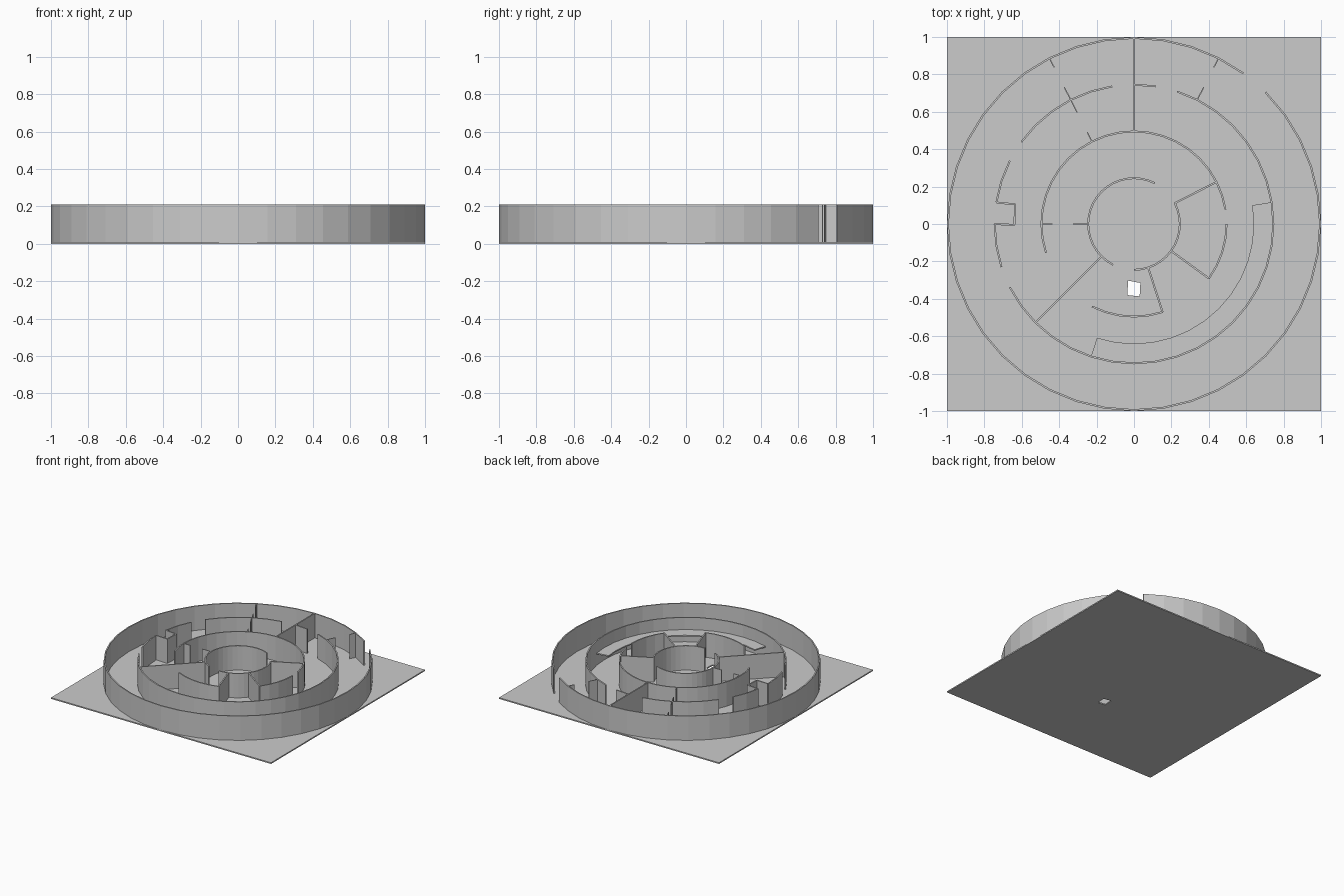
import bpy, bmesh
from math import radians, cos, sin
from mathutils import Vector

if "Cube" in bpy.data.objects:
    bpy.data.objects.remove(bpy.data.objects["Cube"])

FLOOR, TOP, T = 0.01, 0.21, 0.01


def polar(r, a):
    return Vector((r * cos(radians(a)), r * sin(radians(a))))


def strip(name, left, right, z0, z1):
    """Closed solid between two matching 2D edge lines."""
    bm = bmesh.new()
    rows = [[bm.verts.new((p.x, p.y, z)) for p, z in
             ((a, z0), (b, z0), (b, z1), (a, z1))] for a, b in zip(left, right)]
    for p, q in zip(rows, rows[1:]):
        for i in range(4):
            j = (i + 1) % 4
            bm.faces.new((p[i], p[j], q[j], q[i]))
    bm.faces.new(rows[0])
    bm.faces.new(rows[-1][::-1])
    bmesh.ops.recalc_face_normals(bm, faces=bm.faces)
    me = bpy.data.meshes.new(name)
    bm.to_mesh(me)
    bm.free()
    ob = bpy.data.objects.new(name, me)
    bpy.context.collection.objects.link(ob)
    return ob


def arc(name, r, a0, a1, width=T, z0=FLOOR, z1=TOP):
    """Curved wall in 9 degree facets."""
    angles = range(a0, a1 + 1, 9)
    return strip(name, [polar(r, a) for a in angles],
                 [polar(r - width, a) for a in angles], z0, z1)


def wall(name, p, q, thick=T):
    """Straight wall from p to q."""
    p, q = Vector(p), Vector(q)
    d = (q - p).normalized() * thick / 2
    n = Vector((-d.y, d.x))
    return strip(name, [p + n, q + n], [p - n, q - n], FLOOR, TOP)


# Square base plate with a small drop hole
outer = [(-1, -1), (1, -1), (1, 1), (-1, 1)]
hole = [(-0.036, -0.38), (0.03, -0.387), (0.034, -0.315), (-0.031, -0.303)]
bm = bmesh.new()
o0, o1, h0, h1 = [[bm.verts.new((x, y, z)) for x, y in pts]
                  for pts in (outer, hole) for z in (0, FLOOR)]
for i in range(4):
    j = (i + 1) % 4
    for a, b in ((o0, o1), (o1, h1), (h1, h0), (h0, o0)):
        bm.faces.new((a[i], a[j], b[j], b[i]))
bmesh.ops.recalc_face_normals(bm, faces=bm.faces)
mesh = bpy.data.meshes.new("base_plate")
bm.to_mesh(mesh)
bm.free()
bpy.context.collection.objects.link(bpy.data.objects.new("base_plate", mesh))

# Ring walls, outside to inside: radius, start and end angle
for r, a0, a1 in ((1.0, 54, 405),
                  (0.75, 81, 90), (0.75, -153, 72), (0.75, 180, 198),
                  (0.75, 153, 171), (0.75, 99, 144),
                  (0.5, 9, 198), (0.5, 243, 288), (0.5, 324, 360),
                  (0.25, 63, 243), (0.25, 270, 387)):
    arc("ring_wall", r, a0, a1)

# Radial dividers and stubs: angle, inner and outer radius
for a, r0, r1 in ((90, 0.5, 0.99), (27, 0.245, 0.49), (324, 0.245, 0.495),
                  (288, 0.245, 0.495), (225, 0.245, 0.74)):
    wall("divider", polar(r0, a), polar(r1, a))
for a, r0, r1 in ((117, 0.94, 0.99), (63, 0.94, 0.99), (117, 0.67, 0.82),
                  (63, 0.75, 0.82), (117, 0.5, 0.55), (180, 0.435, 0.49),
                  (180, 0.245, 0.325)):
    wall("stub_wall", polar(r0, a), polar(r1, a), 0.006)

# Square alcove on the left of the second ring
alcove = [(-0.745, 0.0), (-0.64, -0.005), (-0.635, 0.105), (-0.735, 0.115)]
for p, q in zip(alcove, alcove[1:]):
    wall("alcove_wall", p, q)

# Raised shelf inside the second ring
arc("shelf", 0.74, -108, 9, 0.1, 0.1, 0.11)
